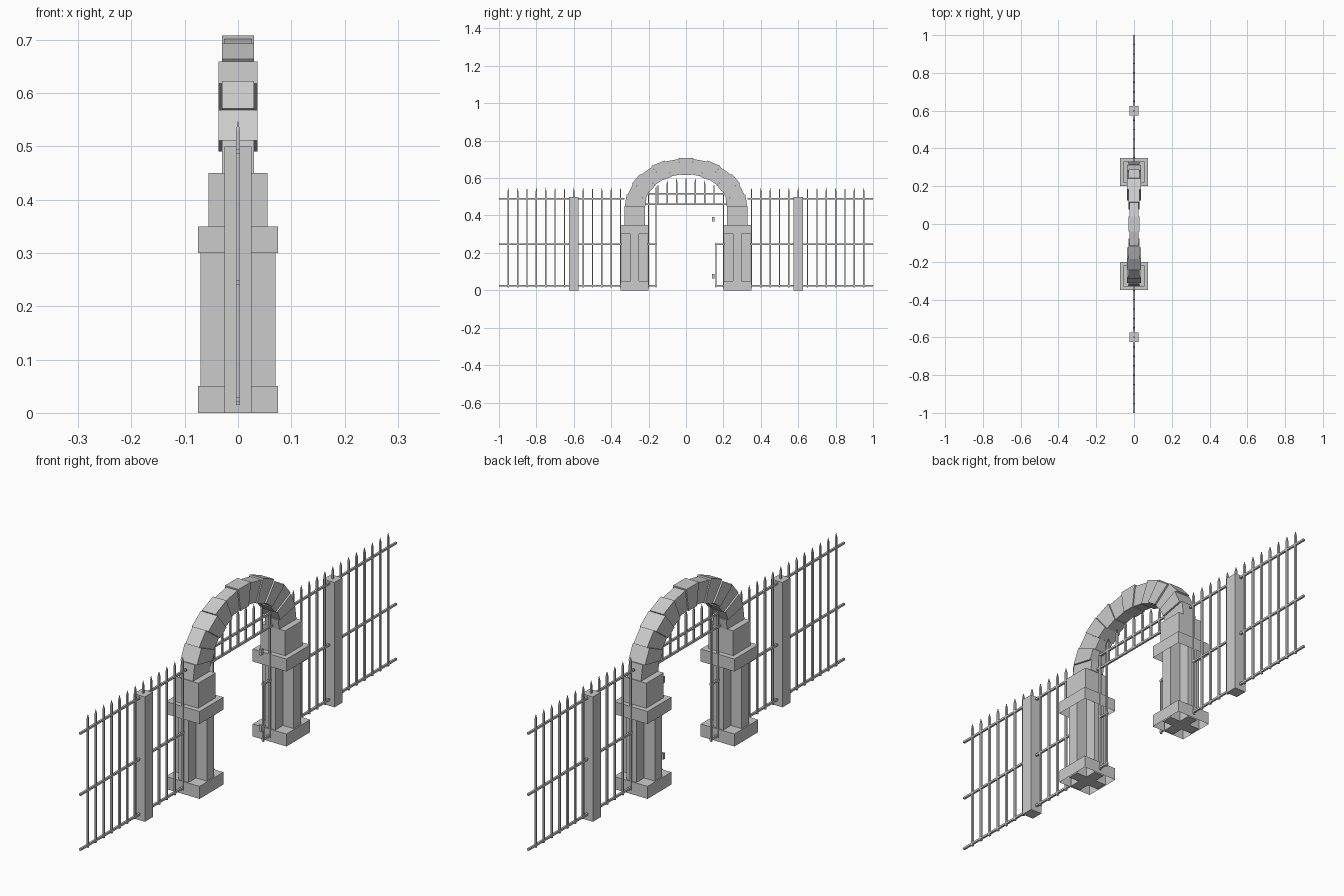
import bpy, bmesh, math

if "Cube" in bpy.data.objects:
    bpy.data.objects.remove(bpy.data.objects["Cube"])

def make(name, verts, faces):
    me = bpy.data.meshes.new(name)
    me.from_pydata(verts, [], faces)
    bm = bmesh.new()
    bm.from_mesh(me)
    bmesh.ops.recalc_face_normals(bm, faces=bm.faces)
    bm.to_mesh(me)
    bm.free()
    ob = bpy.data.objects.new(name, me)
    bpy.context.collection.objects.link(ob)
    return ob

def prism(name, outline, z0, z1, bottom=True):
    n = len(outline)
    verts = [(x, y, z) for z in (z0, z1) for x, y in outline]
    faces = [(i, (i + 1) % n, n + (i + 1) % n, n + i) for i in range(n)]
    faces.append(tuple(range(n, 2 * n)))
    if bottom:
        faces.append(tuple(reversed(range(n))))
    return make(name, verts, faces)

def box(name, hx, y0, y1, z0, z1, bottom=True):
    return prism(name, [(-hx, y0), (hx, y0), (hx, y1), (-hx, y1)], z0, z1, bottom)

def picket(name, y, z0, z1, r=0.0035):
    # square bar with a pointed tip
    zs = z1 - 0.02
    ring = [(-r, -r), (r, -r), (r, r), (-r, r)]
    verts = [(a, y + b, z) for z in (z0, zs) for a, b in ring] + [(0, y, z1)]
    faces = [(3, 2, 1, 0)]
    for i in range(4):
        j = (i + 1) % 4
        faces += [(i, j, 4 + j, 4 + i), (4 + i, 4 + j, 8)]
    make(name, verts, faces)

for s in (-1, 1):
    c = 0.275 * s
    side = "left" if s < 0 else "right"

    # pillar: open-bottomed base and cap around a cross-shaped shaft
    box(f"pillar_base_{side}", 0.075, c - 0.075, c + 0.075, 0, 0.05, False)
    a, b = 0.07, 0.0225
    cross = [(-b, -a), (b, -a), (b, -b), (a, -b), (a, b), (b, b),
             (b, a), (-b, a), (-b, b), (-a, b), (-a, -b), (-b, -b)]
    prism(f"pillar_shaft_{side}", [(x, c + y) for x, y in cross], 0, 0.345)
    box(f"pillar_cap_{side}", 0.075, c - 0.075, c + 0.075, 0.30, 0.35, False)
    box(f"pillar_top_{side}", 0.055, c - 0.055, c + 0.055, 0.35, 0.45)

    # fence post, rails and pickets
    box(f"fence_post_{side}", 0.025, 0.6 * s - 0.025, 0.6 * s + 0.025, 0, 0.5)
    for k, (z, inner) in enumerate(((0.025, 0.155), (0.245, 0.155), (0.49, 0.33))):
        y0, y1 = sorted((s * inner, s))
        box(f"fence_rail_{side}_{k}", 0.004, y0, y1, z - 0.004, z + 0.004)
    for k in range(13):
        picket(f"fence_picket_{side}_{k}", s * (0.35 + 0.05 * k), 0.015, 0.55)
    picket(f"pillar_picket_{side}", s * 0.2, 0.015, 0.55)

# gate-side bars and hinges
picket("gate_bar_left", -0.16, 0.015, 0.56)
picket("gate_bar_right", 0.16, 0.015, 0.26)
for k, z in enumerate((0.075, 0.38)):
    box(f"hinge_{k}", 0.006, 0.14, 0.152, z - 0.012, z + 0.012)

# grille under the arch
for k, z in enumerate((0.46, 0.515)):
    box(f"arch_rail_{k}", 0.004, -0.225, 0.225, z - 0.004, z + 0.004)
for k in range(-3, 4):
    y = 0.05 * k
    picket(f"arch_picket_{k + 3}", y, 0.455, 0.605 - 1.6 * y * y)

# arch stones of alternating depth
N = 13
widths = [0.030, 0.037, 0.030, 0.037, 0.030, 0.025, 0.030]
for i in range(N):
    m = min(i, N - 1 - i)
    hx = widths[m]
    grow = 0.004 if m % 2 == 0 else -0.002
    pts = []
    for ra, rb, g in ((0.22, 0.17, -grow / 2), (0.323, 0.256, grow)):
        for t in (i, i + 1):
            ang = math.pi * t / N
            pts.append(((ra + g) * math.cos(ang), 0.45 + (rb + g) * math.sin(ang)))
    loop = [pts[0], pts[1], pts[3], pts[2]]
    verts = [(x, y, z) for x in (-hx, hx) for y, z in loop]
    faces = [(0, 1, 2, 3), (7, 6, 5, 4)]
    faces += [(j, (j + 1) % 4, 4 + (j + 1) % 4, 4 + j) for j in range(4)]
    make(f"arch_stone_{i}", verts, faces)
